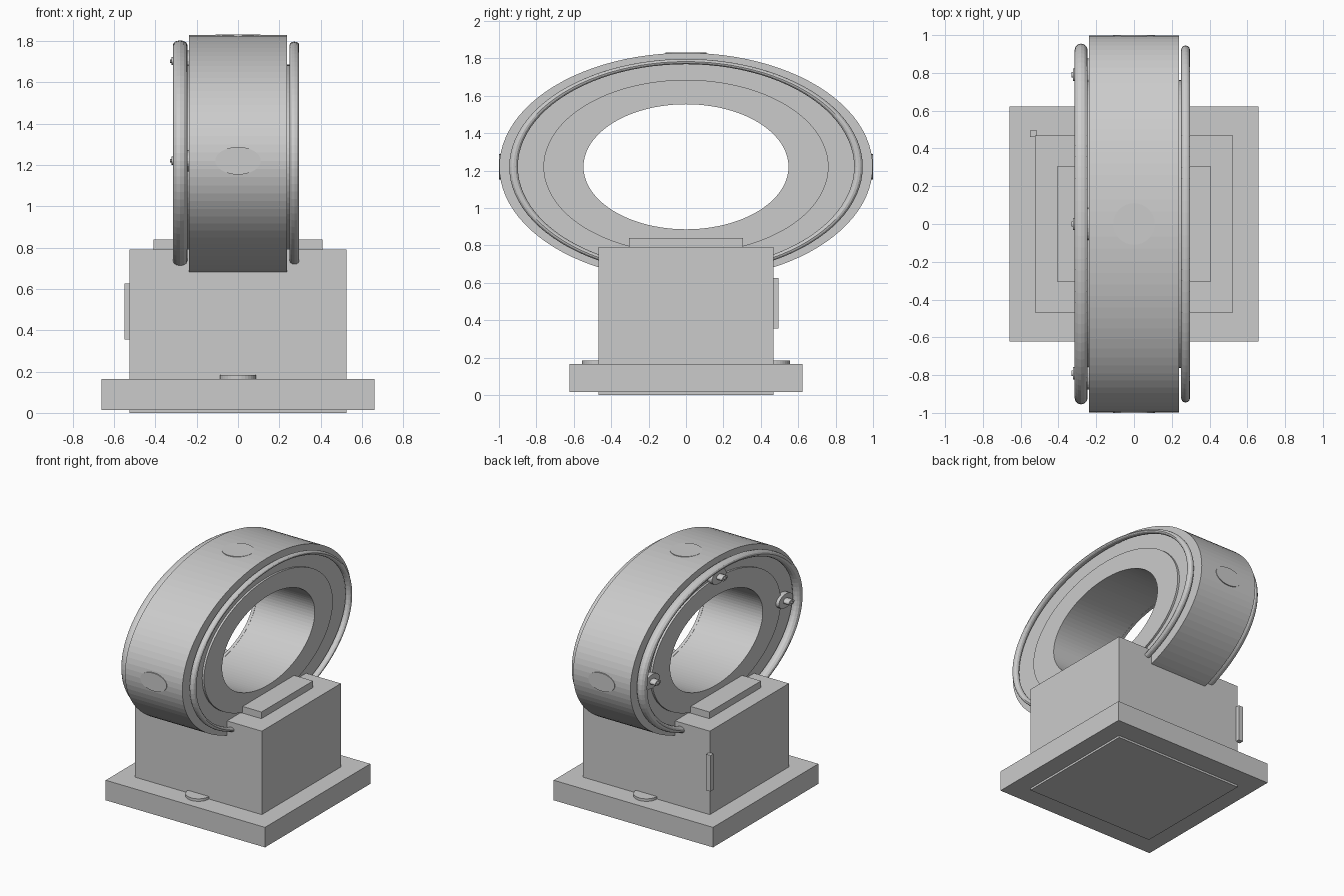
import bpy, bmesh, math
from mathutils import Matrix, Vector

cube = bpy.data.objects.get("Cube")
if cube:
    bpy.data.objects.remove(cube, do_unlink=True)

grey = bpy.data.materials.new("light grey")
grey.use_nodes = True
grey.diffuse_color = (0.6, 0.6, 0.6, 1)
grey.node_tree.nodes["Principled BSDF"].inputs["Base Color"].default_value = (0.6, 0.6, 0.6, 1)

CENTRE_Z, SQUASH = 1.22, 0.61      # the ring is an ellipse, flattened in z
RING_SPACE = Matrix.Translation((0, 0, CENTRE_Z)) @ Matrix.Diagonal((1, 1, SQUASH, 1))


def finish(name, bm, matrix=None):
    if matrix:
        bm.transform(matrix)
    bmesh.ops.recalc_face_normals(bm, faces=bm.faces)
    mesh = bpy.data.meshes.new(name)
    bm.to_mesh(mesh)
    bm.free()
    mesh.materials.append(grey)
    obj = bpy.data.objects.new(name, mesh)
    bpy.context.collection.objects.link(obj)
    return obj


def box(name, low, high):
    low, high = Vector(low), Vector(high)
    bm = bmesh.new()
    bmesh.ops.create_cube(bm, size=1)
    size = high - low
    return finish(name, bm, Matrix.Translation((low + high) / 2) @ Matrix.Diagonal((*size, 1)))


def disc(name, start, end, radius, space=None, sides=32):
    """Cylinder running from start to end."""
    start, end = Vector(start), Vector(end)
    axis = end - start
    bm = bmesh.new()
    bmesh.ops.create_cone(bm, cap_ends=True, segments=sides, radius1=radius,
                          radius2=radius, depth=axis.length)
    turn = axis.to_track_quat('Z', 'Y').to_matrix().to_4x4()
    bm.transform(Matrix.Translation((start + end) / 2) @ turn)
    return finish(name, bm, space)


def lathe(name, profile, sides=96):
    """Closed (x, radius) profile turned about the x axis in ring space."""
    bm = bmesh.new()
    loops = []
    for i in range(sides):
        a = math.tau * i / sides
        loops.append([bm.verts.new((x, r * math.cos(a), r * math.sin(a))) for x, r in profile])
    n = len(profile)
    for i in range(sides):
        p, q = loops[i], loops[(i + 1) % sides]
        for j in range(n):
            k = (j + 1) % n
            bm.faces.new((p[j], p[k], q[k], q[j]))
    return finish(name, bm, RING_SPACE)


def hoop(name, x, radius, thickness, steps=12):
    points = [(x + thickness * math.cos(math.tau * i / steps),
               radius + thickness * math.sin(math.tau * i / steps)) for i in range(steps)]
    return lathe(name, points)


# Stand
box("bottom_pad", (-0.525, -0.468, 0), (0.525, 0.468, 0.02))
box("base_plate", (-0.66, -0.623, 0.015), (0.66, 0.623, 0.165))
box("pedestal", (-0.525, -0.468, 0.16), (0.525, 0.468, 0.79))
box("saddle_slab", (-0.408, -0.305, 0.78), (0.408, 0.305, 0.84))
box("corner_latch", (-0.55, 0.46, 0.355), (-0.513, 0.495, 0.625))
for name, y in (("front", -0.468), ("back", 0.468)):
    disc(name + "_base_button", (0, y, 0.16), (0, y, 0.184), 0.088)

# Drum with its raised side plates
lathe("drum", [(-0.237, 0.55), (-0.237, 0.998), (0.237, 0.998), (0.237, 0.55)])
for name, s in (("left", 1), ("right", -1)):
    lathe(name + "_side_plate", [(s * 0.23, 0.548), (s * 0.23, 0.762),
                                 (s * 0.252, 0.762), (s * 0.252, 0.548)])

# Hoops on both sides
hoop("left_hoop", 0.273, 0.922, 0.023)
hoop("right_hoop", -0.28, 0.92, 0.035)

# Rim pads around the drum and bolts on its right side
for i, name in enumerate(("back", "top", "front", "bottom")):
    a = math.tau * i / 4
    out = Vector((0, math.cos(a), math.sin(a)))
    disc(name + "_rim_pad", out * 0.95, out, 0.11, RING_SPACE)
    centre = out * 0.79
    for part, x, radius in (("washer", -0.275, 0.085), ("bolt", -0.322, 0.032),
                            ("bolt_tip", -0.33, 0.014)):
        disc(name + "_" + part, centre + Vector((-0.23, 0, 0)),
             centre + Vector((x, 0, 0)), radius, RING_SPACE, 24)
